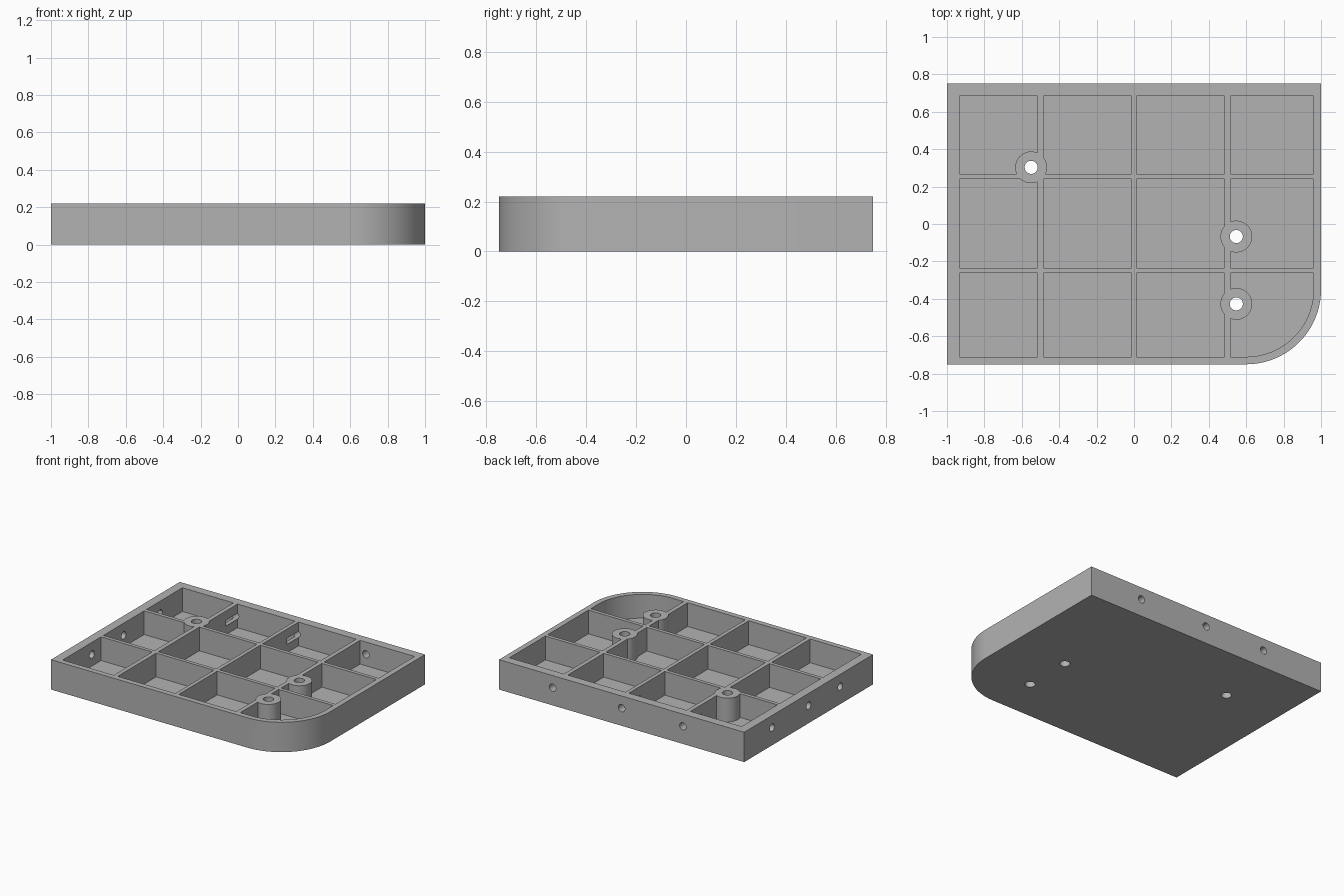
import bpy
import bmesh
import math
from mathutils import Matrix, Vector

HEIGHT = 0.22
FLOOR = 0.045

cube = bpy.data.objects.get("Cube")
if cube:
    bpy.data.objects.remove(cube, do_unlink=True)

grey = bpy.data.materials.new("plain grey")
grey.use_nodes = True
grey.diffuse_color = (0.45, 0.45, 0.45, 1)
grey.node_tree.nodes["Principled BSDF"].inputs["Base Color"].default_value = (0.45, 0.45, 0.45, 1)


def make_object(name, bm):
    bmesh.ops.recalc_face_normals(bm, faces=bm.faces)
    mesh = bpy.data.meshes.new(name)
    bm.to_mesh(mesh)
    bm.free()
    mesh.materials.append(grey)
    obj = bpy.data.objects.new(name, mesh)
    bpy.context.collection.objects.link(obj)
    return obj


def add_prism(bm, xs, ys, z0, z1, radius=0):
    """Upright box, with its right front corner rounded when radius is given."""
    (x0, x1), (y0, y1) = xs, ys
    points = [(x1, y1), (x0, y1), (x0, y0)]
    if radius:
        steps = 32
        for i in range(steps + 1):
            a = -math.pi / 2 * (1 - i / steps)
            points.append((x1 - radius + radius * math.cos(a),
                           y0 + radius + radius * math.sin(a)))
    else:
        points.append((x1, y0))
    face = bm.faces.new([bm.verts.new((x, y, z0)) for x, y in points])
    top = bmesh.ops.extrude_face_region(bm, geom=[face])["geom"]
    verts = [v for v in top if isinstance(v, bmesh.types.BMVert)]
    bmesh.ops.translate(bm, verts=verts, vec=(0, 0, z1 - z0))


def add_rod(bm, start, end, radius, sides):
    start, end = Vector(start), Vector(end)
    axis = end - start
    turn = axis.to_track_quat("Z", "Y").to_matrix().to_4x4()
    bmesh.ops.create_cone(bm, cap_ends=True, segments=sides, radius1=radius, radius2=radius,
                          depth=axis.length,
                          matrix=Matrix.Translation((start + end) / 2) @ turn)


def cut(target, cutter):
    """Subtract the cutter and remove it."""
    mod = target.modifiers.new("cut", "BOOLEAN")
    mod.operation = "DIFFERENCE"
    mod.solver = "EXACT"
    mod.object = cutter
    bpy.context.view_layer.objects.active = target
    bpy.ops.object.modifier_apply(modifier=mod.name)
    bpy.data.objects.remove(cutter, do_unlink=True)


# Outer block with one rounded corner
bm = bmesh.new()
add_prism(bm, (-1, 1), (-0.75, 0.75), 0, HEIGHT, radius=0.4)
tray = make_object("ribbed_tray", bm)

# Grid of pockets, leaving rim and ribs
columns = [(-0.933, -0.516), (-0.484, -0.014), (0.014, 0.484), (0.516, 0.96)]
rows = [(-0.71, -0.262), (-0.235, 0.24), (0.267, 0.685)]
bm = bmesh.new()
for xs in columns:
    for ys in rows:
        rounded = xs == columns[-1] and ys == rows[0]
        add_prism(bm, xs, ys, FLOOR, HEIGHT + 0.1, radius=0.36 if rounded else 0)
pockets = make_object("pocket_cutter", bm)

# Round bosses stay standing inside the pockets
boss_centres = [(-0.55, 0.303), (0.547, -0.067), (0.547, -0.427)]
bm = bmesh.new()
for x, y in boss_centres:
    add_rod(bm, (x, y, -0.1), (x, y, HEIGHT + 0.2), 0.085, 48)
cut(pockets, make_object("boss_keeper", bm))
cut(tray, pockets)

# Screw holes through the bosses
bm = bmesh.new()
for x, y in boss_centres:
    add_rod(bm, (x, y, -0.1), (x, y, HEIGHT + 0.1), 0.035, 32)
cut(tray, make_object("screw_hole_cutter", bm))

# Side holes in the back and right walls, running on into the ribs
bm = bmesh.new()
for x in (-0.5, 0, 0.563):
    add_rod(bm, (x, 0.85, 0.13), (x, 0.55, 0.13), 0.027, 24)
for y in (-0.368, 0, 0.425):
    add_rod(bm, (-1.1, y, 0.13), (-0.8, y, 0.13), 0.027, 24)
cut(tray, make_object("side_hole_cutter", bm))

# Smooth the curved walls, keep the edges crisp
bpy.ops.object.select_all(action="DESELECT")
tray.select_set(True)
bpy.context.view_layer.objects.active = tray
bpy.ops.object.shade_smooth_by_angle(angle=math.radians(30))
